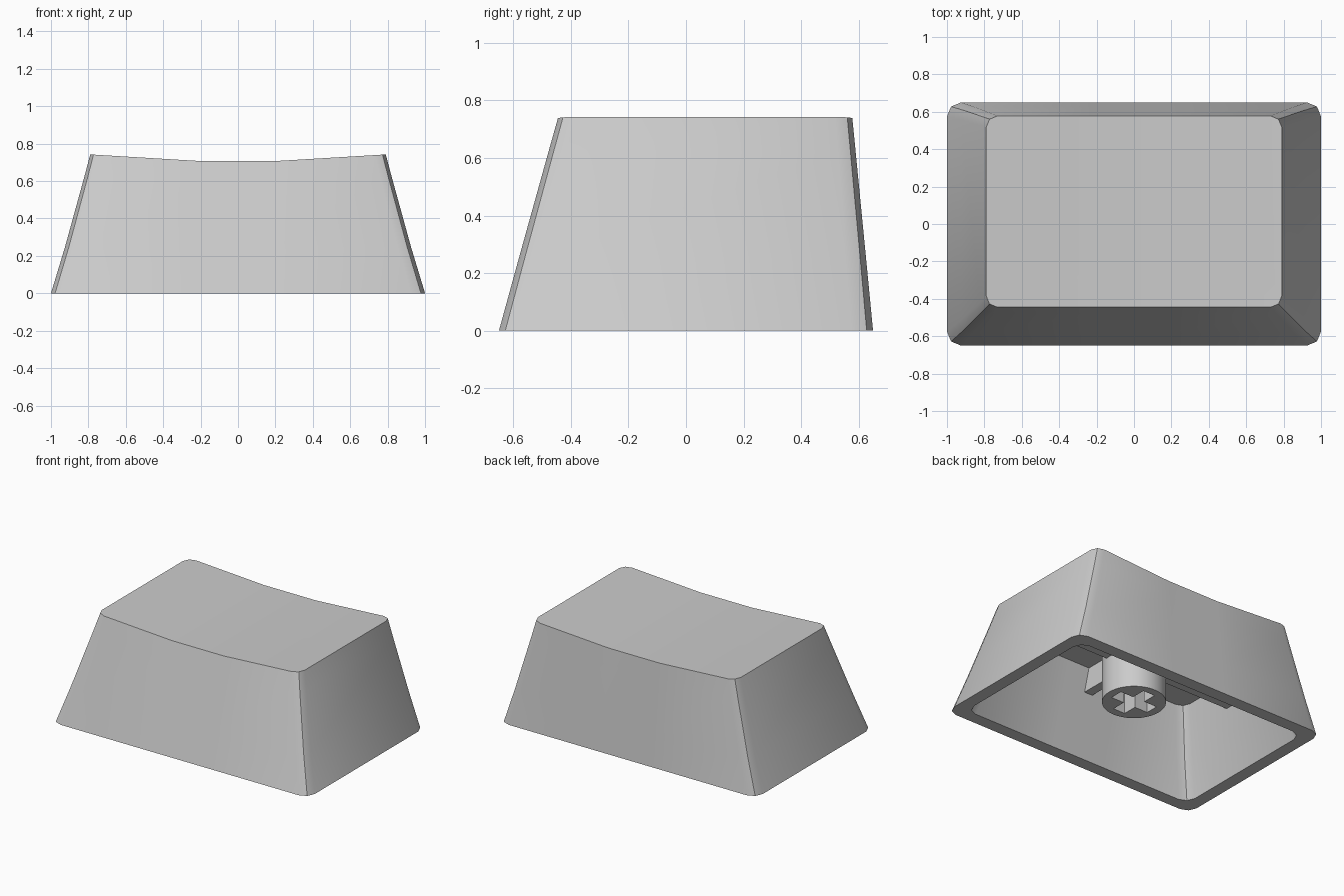
import bpy, bmesh, math
from mathutils import Vector

if "Cube" in bpy.data.objects:
    bpy.data.objects.remove(bpy.data.objects["Cube"])

H, WALL, CEIL = 0.742, 0.088, 0.567
STEM_Z, RIB_Z, STEM_R = 0.15, 0.41, 0.203
SIDE = [(0, 1.0), (0.33, 0.925), (0.83, 0.823), (1, 0.79)]


def lerp(a, b, t):
    return a + (b - a) * t


def half_width(t):
    for (t0, x0), (t1, x1) in zip(SIDE, SIDE[1:]):
        if t <= t1 + 1e-6:
            return lerp(x0, x1, (t - t0) / (t1 - t0))
    return SIDE[-1][1]


def extents(t, inset=0):
    return (half_width(t) - inset, lerp(-0.65, -0.445, t) + inset,
            lerp(0.65, 0.578, t) - inset)


def dish(x):
    return 0.707 + max(0, abs(x) - 0.2) * 0.06


def ring(bm, t, inset=0, dished=True):
    """Rounded rectangle at height fraction t, counter-clockwise from front middle."""
    hx, y0, y1 = extents(t, inset)
    r = lerp(0.075, 0.06, t)
    pts = []
    for cx, cy, a0 in ((1, y0 + r, -90), (1, y1 - r, 0), (-1, y1 - r, 90), (-1, y0 + r, 180)):
        for a in (0, 45, 90):
            a = math.radians(a0 + a)
            pts.append((cx * (hx - r) + r * math.cos(a), cy + r * math.sin(a)))
        if a0 == 0:
            pts += [(0.2, y1), (-0.2, y1)]
    pts = [(0.2, y0)] + pts + [(-0.2, y0)]
    return [bm.verts.new((x, y, t * (dish(x) if dished else H))) for x, y in pts]


def bridge(bm, a, b):
    n = len(a)
    for i in range(n):
        j = (i + 1) % n
        bm.faces.new((a[i], a[j], b[j], b[i]))


def make_object(name, bm):
    bmesh.ops.recalc_face_normals(bm, faces=bm.faces)
    me = bpy.data.meshes.new(name)
    bm.to_mesh(me)
    bm.free()
    ob = bpy.data.objects.new(name, me)
    bpy.context.collection.objects.link(ob)
    return ob


def select(ob):
    bpy.ops.object.select_all(action='DESELECT')
    ob.select_set(True)
    bpy.context.view_layer.objects.active = ob


# Hollow cap: outer wall, dished top, inner wall and flat ceiling
bm = bmesh.new()
outer = [ring(bm, t) for t, _ in SIDE]
tc = CEIL / H
inner = [ring(bm, t, WALL, False) for t in (0, 0.33, tc)]
for rings in (outer, inner):
    for a, b in zip(rings, rings[1:]):
        bridge(bm, a, b)
bridge(bm, outer[0], inner[0])
top = outer[-1]
bm.faces.new(top[0:8])
bm.faces.new((top[0], top[7], top[8], top[15]))
bm.faces.new(top[8:16])
bm.faces.new(inner[-1])
cap = make_object("cap_shell", bm)
select(cap)
bpy.ops.object.shade_smooth_by_angle(angle=math.radians(30))

# Stem: round post with a cross-shaped socket
cu = bpy.data.curves.new("stem", 'CURVE')
cu.dimensions, cu.fill_mode = '2D', 'BOTH'
cu.extrude = (CEIL + 0.005 - STEM_Z) / 2
circle = [(STEM_R * math.cos(i * math.tau / 40), STEM_R * math.sin(i * math.tau / 40))
          for i in range(40)]
L, W = 0.147, 0.046
cross = []
for k in range(4):
    c, s = round(math.cos(k * math.pi / 2)), round(math.sin(k * math.pi / 2))
    cross += [(x * c - y * s, x * s + y * c) for x, y in ((L, -W), (L, W), (W, W))]
for pts in (circle, cross):
    sp = cu.splines.new('POLY')
    sp.points.add(len(pts) - 1)
    for p, (x, y) in zip(sp.points, pts):
        p.co = (x, y, 0, 1)
    sp.use_cyclic_u = True
stem = bpy.data.objects.new("stem", cu)
bpy.context.collection.objects.link(stem)
stem.location.z = (CEIL + 0.005 + STEM_Z) / 2
select(stem)
bpy.ops.object.convert(target='MESH')
bpy.ops.object.shade_smooth_by_angle(angle=math.radians(30))

# Four ribs from the stem to the walls, ends following the wall slope
tb = RIB_Z / H
low, high = extents(tb, WALL - 0.005), extents(tc, WALL - 0.005)
ribs = {"rib_right": ((1, 0), 0), "rib_left": ((-1, 0), 0),
        "rib_front": ((0, -1), 1), "rib_back": ((0, 1), 2)}
for name, ((dx, dy), k) in ribs.items():
    d, side = Vector((dx, dy, 0)), Vector((-dy, dx, 0)) * 0.032
    bm = bmesh.new()
    loops = []
    for s in (-1, 1):
        prof = ((0.19, RIB_Z), (abs(low[k]), RIB_Z), (abs(high[k]), CEIL + 0.003), (0.19, CEIL + 0.003))
        loops.append([bm.verts.new(d * r + side * s + Vector((0, 0, z))) for r, z in prof])
        bm.faces.new(loops[-1])
    bridge(bm, *loops)
    make_object(name, bm)
